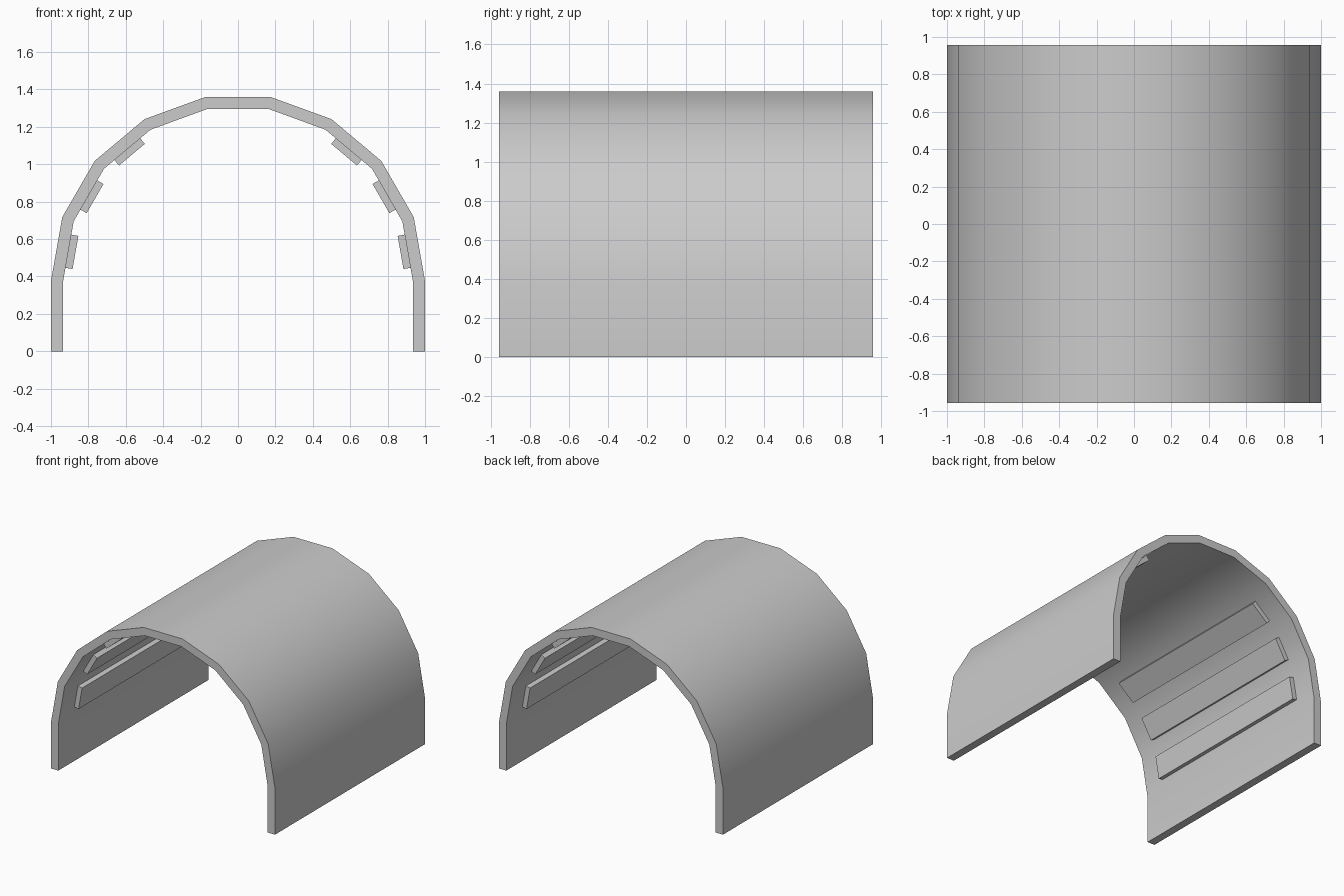
import bpy, bmesh
from math import sin, cos, radians
from mathutils import Matrix

if "Cube" in bpy.data.objects:
    bpy.data.objects.remove(bpy.data.objects["Cube"])

CENTRE_Z, OUTER, INNER, HALF_DEPTH = 0.375, 1.0, 0.935, 0.957


def add_object(name, bm):
    bmesh.ops.recalc_face_normals(bm, faces=bm.faces)
    mesh = bpy.data.meshes.new(name)
    bm.to_mesh(mesh)
    bm.free()
    obj = bpy.data.objects.new(name, mesh)
    bpy.context.collection.objects.link(obj)
    return obj


def arch_profile(radius):
    arc = [(radius * cos(radians(a)), CENTRE_Z + radius * sin(radians(a)))
           for a in range(0, 181, 20)]
    return [(radius, 0)] + arc + [(-radius, 0)]


# Arched shell: a strip of quads across the thickness, extruded along y
bm = bmesh.new()
rows = [[bm.verts.new((x, -HALF_DEPTH, z)) for x, z in arch_profile(r)]
        for r in (OUTER, INNER)]
for i in range(len(rows[0]) - 1):
    bm.faces.new((rows[0][i], rows[0][i + 1], rows[1][i + 1], rows[1][i]))
ext = bmesh.ops.extrude_face_region(bm, geom=bm.faces[:], use_keep_orig=True)
new_verts = [g for g in ext["geom"] if isinstance(g, bmesh.types.BMVert)]
bmesh.ops.translate(bm, verts=new_verts, vec=(0, 2 * HALF_DEPTH, 0))
shell = add_object("arched_shell", bm)
bpy.context.view_layer.objects.active = shell
shell.select_set(True)
bpy.ops.object.shade_smooth_by_angle(angle=radians(30))
shell.select_set(False)

# Inner slats: three per side, each centred on a flat facet
for side, angles in (("right", (10, 30, 50)), ("left", (170, 150, 130))):
    for n, a in enumerate(angles, 1):
        bm = bmesh.new()
        place = (Matrix.Translation((0, 0, CENTRE_Z))
                 @ Matrix.Rotation(-radians(a), 4, "Y")
                 @ Matrix.Translation((0.905, 0, 0))
                 @ Matrix.Diagonal((0.045, 1.54, 0.18, 1)))
        bmesh.ops.create_cube(bm, size=1, matrix=place)
        add_object(f"{side}_slat_{n}", bm)
